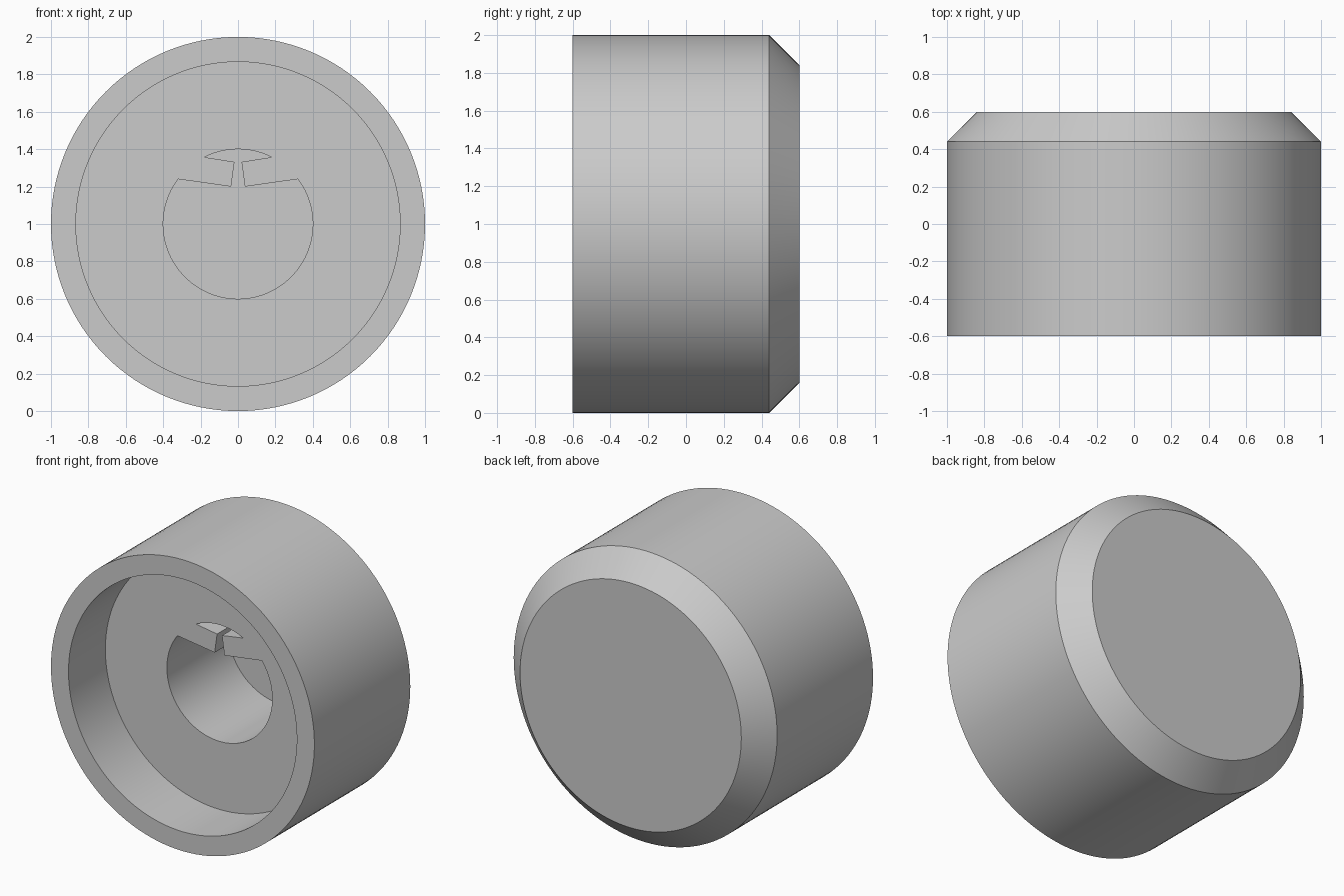
import bpy, bmesh
from math import sin, cos, atan2, pi, radians

cube = bpy.data.objects.get("Cube")
if cube:
    bpy.data.objects.remove(cube)

SEGMENTS = 128
CENTRE_Z = 1.0
HOLE_RADIUS = 0.4


def circle(radius):
    steps = [2 * pi * i / SEGMENTS for i in range(SEGMENTS)]
    return [(radius * cos(a), radius * sin(a)) for a in steps]


def arc(start, end, count):
    """Points on the shaft hole circle, both ends included."""
    steps = [start + (end - start) * i / count for i in range(count + 1)]
    return [(HOLE_RADIUS * cos(a), HOLE_RADIUS * sin(a)) for a in steps]


def loft(name, sections):
    """Skin (outline, y) sections along the y axis and cap both ends."""
    bm = bmesh.new()
    rings = [[bm.verts.new((x, y, z + CENTRE_Z)) for x, z in outline]
             for outline, y in sections]
    for a, b in zip(rings, rings[1:]):
        for i in range(len(a)):
            j = (i + 1) % len(a)
            bm.faces.new((a[i], a[j], b[j], b[i]))
    bm.faces.new(rings[0])
    bm.faces.new(rings[-1])
    bmesh.ops.recalc_face_normals(bm, faces=bm.faces)
    mesh = bpy.data.meshes.new(name)
    bm.to_mesh(mesh)
    bm.free()
    obj = bpy.data.objects.new(name, mesh)
    bpy.context.collection.objects.link(obj)
    return obj


grey = bpy.data.materials.new("light grey")
grey.use_nodes = True
grey.diffuse_color = (0.6, 0.6, 0.6, 1)
grey.node_tree.nodes["Principled BSDF"].inputs["Base Color"].default_value = grey.diffuse_color

# Knob shell: chamfered back, straight wall, rim and recessed floor
knob = loft("knob_body", [(circle(r), y) for r, y in (
    (0.84, 0.6), (1.0, 0.44), (1.0, -0.6), (0.867, -0.6), (0.867, -0.2))])
knob.data.materials.append(grey)

# Shaft hole outline, leaving two sprung leaves with a slit between them
lower = atan2(0.24, 0.32)
upper = atan2(0.358, 0.18)
leaf = [(0.037, 0.2), (0.019, 0.332)]
outline = arc(pi - lower, 2 * pi + lower, 80)
outline += leaf
outline += arc(upper, pi - upper, 24)
outline += [(-x, z) for x, z in reversed(leaf)]

cutter = loft("shaft_hole_cutter", [(outline, -0.4), (outline, 0.467)])
cutter.data.materials.append(grey)
cutter.hide_render = True

# Cut the hole, then drop the cutter
cut = knob.modifiers.new("shaft_hole", 'BOOLEAN')
cut.operation = 'DIFFERENCE'
cut.solver = 'EXACT'
cut.object = cutter
bpy.ops.object.select_all(action='DESELECT')
bpy.context.view_layer.objects.active = knob
knob.select_set(True)
bpy.ops.object.modifier_apply(modifier=cut.name)
bpy.data.objects.remove(cutter)

bpy.ops.object.shade_smooth_by_angle(angle=radians(30))
